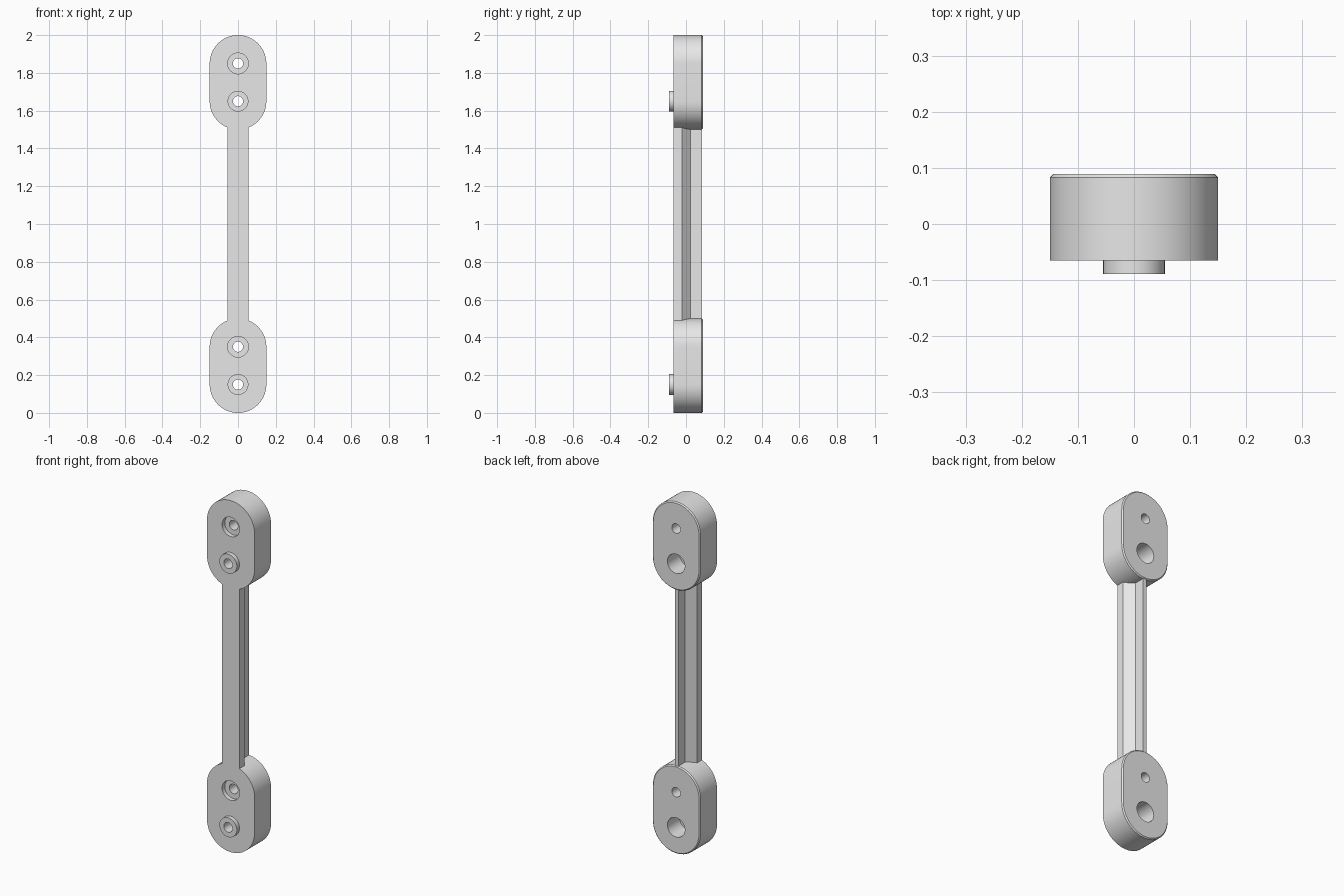
import bpy, bmesh, math
from mathutils import Matrix

cube = bpy.data.objects.get("Cube")
if cube:
    bpy.data.objects.remove(cube, do_unlink=True)

grey = bpy.data.materials.new("light grey")
grey.use_nodes = True
grey.diffuse_color = (0.8, 0.8, 0.8, 1)
grey.node_tree.nodes["Principled BSDF"].inputs["Base Color"].default_value = (0.8, 0.8, 0.8, 1)

FRONT, BACK, BOSS_FRONT = -0.065, 0.089, -0.089
RADIUS, BOSS_R, HOLE_R = 0.15, 0.055, 0.027
POCKET_FLOOR, RECESS_FLOOR = -0.02, -0.04


def finish(name, bm):
    bmesh.ops.recalc_face_normals(bm, faces=bm.faces)
    mesh = bpy.data.meshes.new(name)
    bm.to_mesh(mesh)
    bm.free()
    mesh.materials.append(grey)
    obj = bpy.data.objects.new(name, mesh)
    bpy.context.collection.objects.link(obj)
    return obj


def loft(name, rings):
    """Skin a stack of equal rings and cap both ends."""
    bm = bmesh.new()
    loops = [[bm.verts.new(p) for p in ring] for ring in rings]
    n = len(loops[0])
    for a, b in zip(loops, loops[1:]):
        for i in range(n):
            j = (i + 1) % n
            bm.faces.new((a[i], a[j], b[j], b[i]))
    bm.faces.new(loops[0])
    bm.faces.new(loops[-1])
    return finish(name, bm)


def stadium(y, r, low, high, steps=32):
    """Upright rounded slot outline at depth y."""
    ring = []
    for centre, start in ((high, 0), (low, math.pi)):
        for i in range(steps + 1):
            a = start + math.pi * i / steps
            ring.append((r * math.cos(a), y, centre + r * math.sin(a)))
    return ring


def cylinder(name, r, y0, y1, z):
    bm = bmesh.new()
    place = Matrix.Translation((0, (y0 + y1) / 2, z)) @ Matrix.Rotation(math.pi / 2, 4, "X")
    bmesh.ops.create_cone(bm, cap_ends=True, segments=48, radius1=r, radius2=r,
                          depth=y1 - y0, matrix=place)
    return finish(name, bm)


def select(obj):
    bpy.ops.object.select_all(action="DESELECT")
    obj.select_set(True)
    bpy.context.view_layer.objects.active = obj


def combine(target, tool, operation):
    tool.hide_render = True
    mod = target.modifiers.new("cut", "BOOLEAN")
    mod.operation, mod.solver, mod.object = operation, "EXACT", tool
    select(target)
    bpy.ops.object.modifier_apply(modifier=mod.name)
    bpy.data.objects.remove(tool, do_unlink=True)


# End plates: rounded pads with a chamfered back, a boss and bolt holes
for name, low in (("lower_end", 0.15), ("upper_end", 1.65)):
    high = low + 0.2
    pad = loft(name, [stadium(FRONT, RADIUS, low, high),
                      stadium(BACK - 0.006, RADIUS, low, high),
                      stadium(BACK, RADIUS - 0.006, low, high)])
    combine(pad, cylinder("boss", BOSS_R, BOSS_FRONT, FRONT + 0.02, low), "UNION")
    # Front recess, rear pocket, then the through holes
    combine(pad, cylinder("recess", BOSS_R, FRONT - 0.1, RECESS_FLOOR, high), "DIFFERENCE")
    combine(pad, cylinder("pocket", BOSS_R, POCKET_FLOOR, BACK + 0.1, low), "DIFFERENCE")
    for z in (low, high):
        combine(pad, cylinder("hole", HOLE_R, -0.3, 0.3, z), "DIFFERENCE")
    select(pad)
    bpy.ops.object.shade_smooth_by_angle(angle=math.radians(30))

# Connecting bar: flat front flange tapering to a thin rear rib
half = [(0.055, FRONT), (0.055, -0.022), (0.011, 0.025), (0.011, 0.085)]
section = half + [(-x, y) for x, y in reversed(half)]
loft("connecting_bar", [[(x, y, z) for x, y in section] for z in (0.485, 1.515)])
